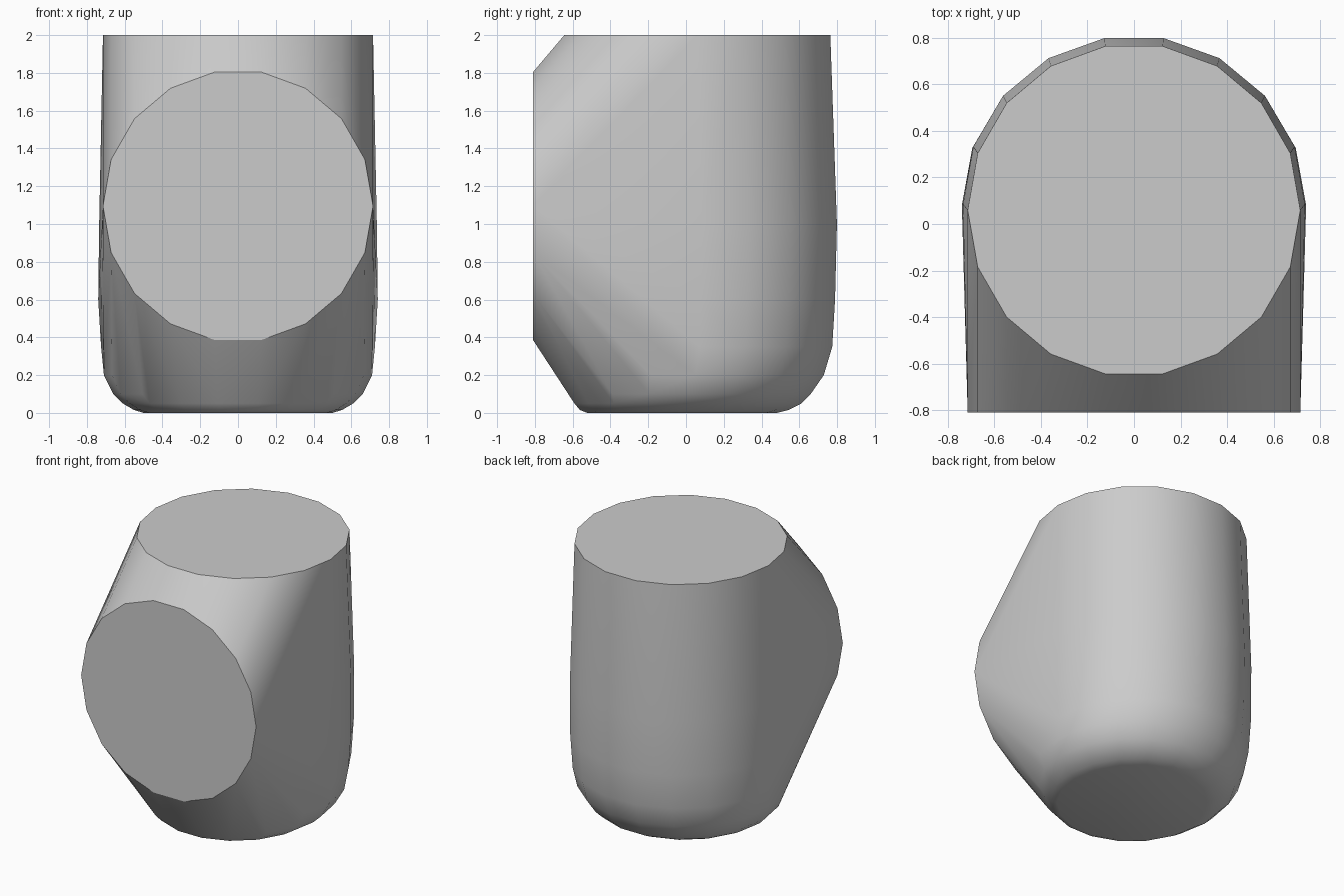
import bpy
import bmesh
from math import sin, cos, pi

SIDES = 18

cube = bpy.data.objects.get("Cube")
if cube:
    bpy.data.objects.remove(cube, do_unlink=True)

# Plain grey surface
grey = bpy.data.materials.new("plain grey")
grey.use_nodes = True
colour = (0.6, 0.6, 0.6, 1)
grey.diffuse_color = colour
grey.node_tree.nodes["Principled BSDF"].inputs["Base Color"].default_value = colour


def ellipse(radius_a, low, high):
    """Outline centred on x = 0, spanning low to high on its second axis."""
    middle, radius_b = (low + high) / 2, (high - low) / 2
    angles = [2 * pi * i / SIDES for i in range(SIDES)]
    return [(radius_a * cos(a), middle + radius_b * sin(a)) for a in angles]


bm = bmesh.new()

# Horizontal rings: height, half width, front edge, back edge
rings = [
    (0, 0.5, -0.53, 0.49),
    (0.015, 0.55, -0.57, 0.55),
    (0.05, 0.61, -0.60, 0.62),
    (0.1, 0.66, -0.62, 0.67),
    (0.2, 0.71, -0.64, 0.74),
    (0.35, 0.725, -0.64, 0.785),
    (0.6, 0.74, -0.64, 0.80),
    (1, 0.735, -0.64, 0.81),
    (2, 0.715, -0.655, 0.775),
]
for z, width, front, back in rings:
    for x, y in ellipse(width, front, back):
        bm.verts.new((x, y, z))

# Upright round face at the front
FRONT = -0.81
for x, z in ellipse(0.715, 0.375, 1.815):
    bm.verts.new((x, FRONT, z))

# Wrap everything in one convex skin
hull = bmesh.ops.convex_hull(bm, input=bm.verts)
unused = [v for v in bm.verts if not v.link_faces]
bmesh.ops.delete(bm, geom=unused, context="VERTS")
bmesh.ops.dissolve_limit(bm, angle_limit=0.005, verts=bm.verts, edges=bm.edges)
bmesh.ops.recalc_face_normals(bm, faces=bm.faces)

# Smooth skin with crisp rims around the two flat caps
for face in bm.faces:
    face.smooth = True
    if face.normal.z > 0.99 or face.normal.y < -0.99:
        for edge in face.edges:
            edge.smooth = False

mesh = bpy.data.meshes.new("elbow_body")
bm.to_mesh(mesh)
bm.free()
mesh.materials.append(grey)
body = bpy.data.objects.new("elbow_body", mesh)
bpy.context.collection.objects.link(body)
